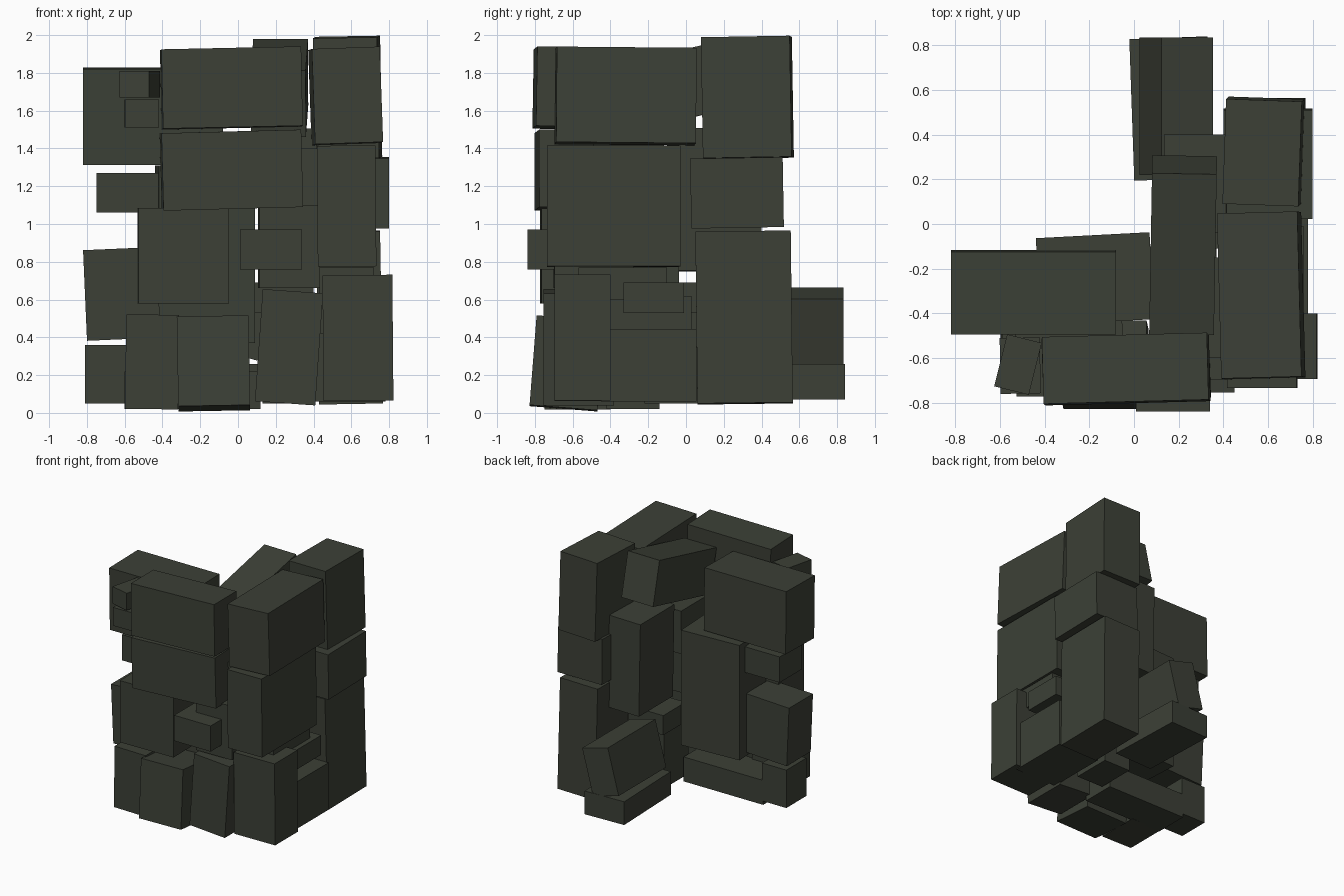
import bpy, bmesh, math
from mathutils import Matrix, Vector

if "Cube" in bpy.data.objects:
    bpy.data.objects.remove(bpy.data.objects["Cube"])

mat = bpy.data.materials.new("dark olive stone")
mat.diffuse_color = (0.045, 0.051, 0.037, 1)
mat.use_nodes = True
mat.node_tree.nodes["Principled BSDF"].inputs["Base Color"].default_value = mat.diffuse_color


def block(name, x, y, z, rot=(0, 0, 0)):
    """One rough block from its x, y, z ranges, turned about its centre (degrees)."""
    size = Vector((x[1] - x[0], y[1] - y[0], z[1] - z[0]))
    bm = bmesh.new()
    bmesh.ops.create_cube(bm, size=1, matrix=Matrix.Diagonal((*size, 1)))
    me = bpy.data.meshes.new(name)
    bm.to_mesh(me)
    bm.free()
    me.materials.append(mat)
    ob = bpy.data.objects.new(name, me)
    ob.location = (sum(x) / 2, sum(y) / 2, sum(z) / 2)
    ob.rotation_euler = [math.radians(a) for a in rot]
    bpy.context.collection.objects.link(ob)


# top course
block("top_left_block", (-.82, -.08), (-.49, -.12), (1.315, 1.825), (1, 0, 0))
block("small_upper_block", (-.60, -.44), (-.75, -.51), (1.67, 1.81), (0, 0, -14))
block("small_lower_block", (-.60, -.42), (-.76, -.51), (1.51, 1.66), (0, 0, 1))
block("top_front_block", (-.405, .335), (-.80, -.50), (1.51, 1.93), (-1, -1.2, 1.5))
block("top_right_front_block", (.39, .75), (-.69, .05), (1.425, 1.93), (-.5, -2, 1.5))
block("top_right_back_block", (.41, .75), (.09, .56), (1.35, 1.99), (1, -1, -2))
block("sloped_top_block", (.075, .365), (-.465, .275), (1.54, 1.90), (13, 0, -1))

# upper middle course
block("upper_front_block", (-.405, .335), (-.79, -.50), (1.08, 1.49), (0, -1.5, 2))
block("upper_left_block", (-.75, -.40), (-.43, -.14), (1.06, 1.27))
block("tall_back_left_block", (-.43, .08), (-.44, -.05), (.37, 1.31), (0, 0, 3))
block("tall_back_right_block", (.14, .42), (-.04, .40), (.75, 1.505), (0, -1, 0))
block("right_side_block", (.42, .73), (-.735, -.03), (.775, 1.415), (0, -.5, 0))
block("right_back_block", (.40, .80), (.025, .515), (.98, 1.35), (1, 0, 0))
block("inner_upper_block", (.15, .44), (-.60, -.15), (1.05, 1.40))

# lower middle course
block("middle_front_block", (-.53, -.05), (-.77, -.43), (.58, 1.085), (0, 0, 1))
block("protruding_front_block", (.01, .34), (-.84, -.50), (.76, .97))
block("inner_front_block", (.11, .43), (-.70, -.28), (.66, 1.10), (0, 0, 1))
block("left_leaning_block", (-.81, -.42), (-.47, -.16), (.39, .87), (0, -2.5, 0))
block("small_back_block", (.08, .40), (-.11, .18), (.53, .69))
block("small_right_block", (.46, .76), (-.33, -.01), (.53, .69))
block("right_wedge_block", (.43, .72), (-.57, -.10), (.60, .77))
block("right_fill_block", (.40, .62), (-.50, .03), (.42, .62))

# bottom course
block("right_back_tall_block", (.42, .76), (.055, .56), (.05, .96), (.7, -1, 0))
block("front_right_corner_block", (.45, .82), (-.695, -.40), (.065, .73), (0, -.5, 0))
block("right_low_block", (.40, .78), (-.45, .055), (.06, .445))
block("front_leaning_block", (.11, .43), (-.755, -.38), (.05, .645), (0, 4, 0))
block("front_middle_block", (-.32, .06), (-.81, -.45), (.024, .50), (-4.5, -1, 0))
block("front_left_block", (-.595, -.315), (-.75, -.40), (.02, .52), (0, .8, 0))
block("left_corner_block", (-.81, -.59), (-.40, -.14), (.05, .36))
block("back_long_block", (-.60, .12), (-.42, -.14), (.02, .22))
block("inner_base_block", (.13, .37), (-.22, .10), (.05, .56))
block("rear_flat_block", (-.01, .34), (.20, .835), (.07, .26), (0, 0, 2))
block("rear_tilted_block", (.07, .31), (.22, .835), (.26, .64), (0, 15, 0))
